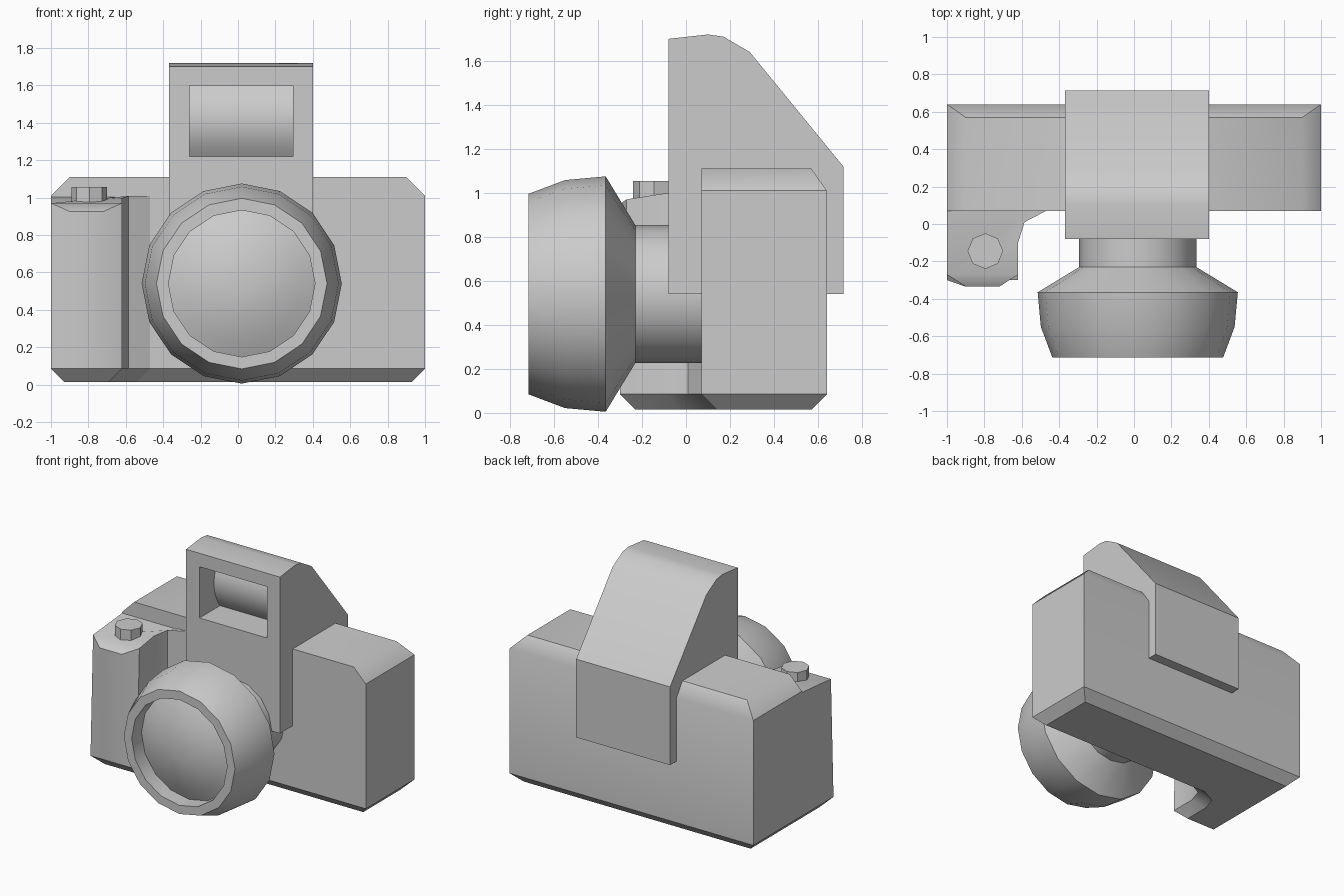
import bpy, bmesh, math

cube = bpy.data.objects.get("Cube")
if cube:
    bpy.data.objects.remove(cube, do_unlink=True)

# One grey for the whole model
grey = bpy.data.materials.new("plain_grey")
grey.use_nodes = True
GREY = (0.6, 0.6, 0.6, 1)
grey.diffuse_color = GREY
grey.node_tree.nodes["Principled BSDF"].inputs["Base Color"].default_value = GREY


def make(name, verts, faces):
    mesh = bpy.data.meshes.new(name)
    mesh.from_pydata(verts, [], faces)
    bm = bmesh.new()
    bm.from_mesh(mesh)
    bmesh.ops.recalc_face_normals(bm, faces=bm.faces)
    bm.to_mesh(mesh)
    bm.free()
    mesh.materials.append(grey)
    obj = bpy.data.objects.new(name, mesh)
    bpy.context.collection.objects.link(obj)
    return obj


def activate(obj):
    bpy.ops.object.select_all(action='DESELECT')
    obj.select_set(True)
    bpy.context.view_layer.objects.active = obj


def smooth(obj, degrees=30):
    activate(obj)
    bpy.ops.object.shade_smooth_by_angle(angle=math.radians(degrees))


def ring_faces(rings, n):
    """Side quads joining consecutive rings of n points."""
    return [(r * n + i, r * n + (i + 1) % n, (r + 1) * n + (i + 1) % n, (r + 1) * n + i)
            for r in range(rings - 1) for i in range(n)]


def loft(name, rings):
    n, last = len(rings[0]), (len(rings) - 1) * len(rings[0])
    caps = [tuple(range(n)), tuple(range(last, last + n))]
    return make(name, [p for r in rings for p in r], ring_faces(len(rings), n) + caps)


def extrude_x(name, profile, x0, x1):
    return loft(name, [[(x, y, z) for y, z in profile] for x in (x0, x1)])


# Body: a box lofted from rectangles, chamfered below and on three top edges
def rectangle(x, y0, y1, z):
    return [(-x, y0, z), (x, y0, z), (x, y1, z), (-x, y1, z)]


body = loft("body", [rectangle(0.93, 0.14, 0.57, 0.015), rectangle(1, 0.07, 0.64, 0.085),
                     rectangle(1, 0.07, 0.64, 1.01), rectangle(0.9, 0.07, 0.57, 1.11)])
smooth(body, 50)
for edge in body.data.edges:
    a, b = (body.data.vertices[i].co for i in edge.vertices)
    at_end = a.x == b.x and abs(a.x) > 0.99
    if min(a.z, b.z) < 0.2 or at_end:
        edge.use_edge_sharp = True

# Hand grip: plan outline with a sloping top and a chamfered front lip
plan = [(-1, 0.14), (-1, -0.27), (-0.9, -0.335), (-0.72, -0.335), (-0.62, -0.27),
        (-0.62, -0.1), (-0.585, 0.01), (-0.47, 0.07), (-0.47, 0.14)]
foot, low, top = [], [], []
for x, y in plan:
    base_y = -0.3 if y < -0.2 else y
    low.append((x, base_y, 0.085))
    inset = 0.07 if x < -0.8 else -0.07
    foot.append((x + inset, min(base_y + 0.07, 0.14), 0.015))
    top.append((x, y, 0.925 if y < -0.3 else min(1.013 + 0.158 * y, 1.008)))
n = len(plan)
t = 2 * n
grip = make("hand_grip", foot + low + top,
            ring_faces(3, n) + [tuple(range(n)),
                                (t + 1, t + 2, t + 3, t + 4),
                                (t, t + 1) + tuple(range(t + 4, t + n))])
smooth(grip, 35)

# Shutter button
octagon = [(math.cos(math.tau * i / 8), math.sin(math.tau * i / 8)) for i in range(8)]
loft("shutter_button", [[(-0.795 + 0.095 * c, -0.145 + 0.095 * s, z) for c, s in octagon]
                        for z in (0.93, 1.055)])

# Viewfinder housing with a window recess whose rear wall bulges forward
housing = extrude_x("viewfinder_housing",
                    [(-0.08, 0.54), (-0.08, 1.7), (0.1, 1.72), (0.17, 1.71), (0.29, 1.64),
                     (0.715, 1.12), (0.715, 0.54)], -0.37, 0.4)
STEPS = 8
arc = []
for i in range(STEPS + 1):
    u = 2 * i / STEPS - 1
    arc.append((0.09 + 0.07 * u * u, 1.41 + 0.19 * u))
cutter = extrude_x("window_cutter", [(-0.3, 1.6), (-0.3, 1.22)] + arc, -0.26, 0.295)
cutter.hide_render = True
cut = housing.modifiers.new("window", 'BOOLEAN')
cut.operation = 'DIFFERENCE'
cut.solver = 'EXACT'
cut.object = cutter
activate(housing)
bpy.ops.object.modifier_apply(modifier=cut.name)
bpy.data.objects.remove(cutter, do_unlink=True)
smooth(housing)


# Lens: mount, flared barrel, flat rim and domed glass turned as one profile
SIDES = 16
profile = [(0.313, 0.12), (0.313, -0.23), (0.535, -0.365), (0.518, -0.55), (0.456, -0.715),
           (0.392, -0.715), (0.392, -0.6)]
for i in range(1, 5):
    r = 0.392 * (1 - i / 5)
    profile.append((r, -0.6 - 0.1 * (1 - (r / 0.392) ** 2)))
lens = loft("lens", [[(0.02 + r * math.cos(math.tau * i / SIDES), y,
                       0.54 + r * math.sin(math.tau * i / SIDES)) for i in range(SIDES)]
                     for r, y in profile])
smooth(lens)
